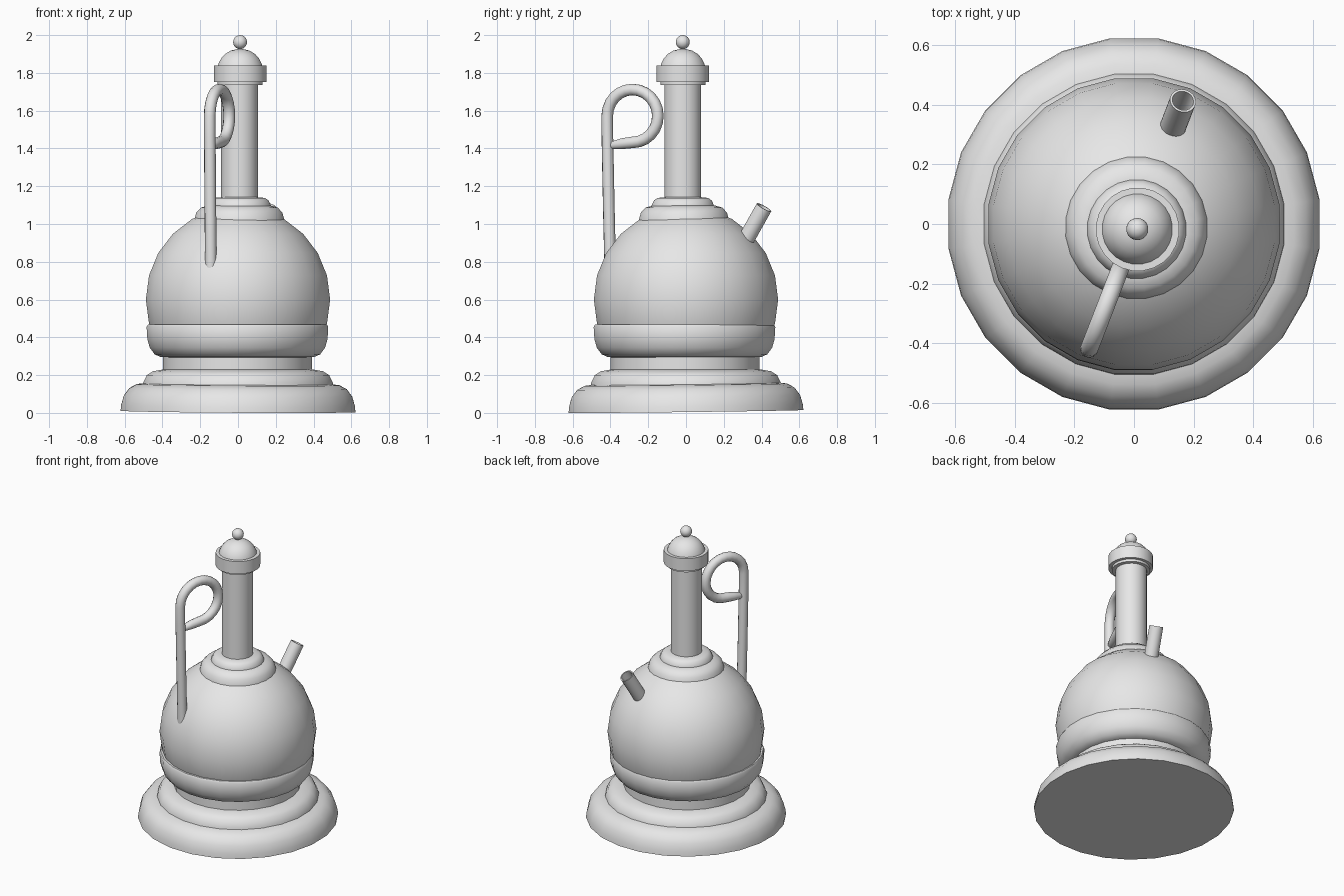
import bpy, bmesh, math
from mathutils import Vector

cube = bpy.data.objects.get("Cube")
if cube:
    bpy.data.objects.remove(cube, do_unlink=True)

SIDES = 24
grey = bpy.data.materials.new("plain_grey")
grey.use_nodes = True
grey.diffuse_color = (0.8, 0.8, 0.8, 1)
grey.node_tree.nodes["Principled BSDF"].inputs["Base Color"].default_value = (0.8, 0.8, 0.8, 1)


def finish(name, bm):
    """Turn a bmesh into a smooth shaded object with sharp rims."""
    bmesh.ops.recalc_face_normals(bm, faces=bm.faces)
    mesh = bpy.data.meshes.new(name)
    bm.to_mesh(mesh)
    bm.free()
    mesh.materials.append(grey)
    mesh.shade_smooth()
    mesh.set_sharp_from_angle(angle=math.radians(50))
    obj = bpy.data.objects.new(name, mesh)
    bpy.context.scene.collection.objects.link(obj)
    return obj


def loft(name, rings, caps=True, closed=False):
    """Skin a list of rings of points."""
    bm = bmesh.new()
    loops = [[bm.verts.new(p) for p in ring] for ring in rings]
    pairs = list(zip(loops, loops[1:]))
    if closed:
        pairs.append((loops[-1], loops[0]))
    for a, b in pairs:
        n = len(a)
        for i in range(n):
            j = (i + 1) % n
            bm.faces.new((a[i], a[j], b[j], b[i]))
    if caps and not closed:
        bm.faces.new(loops[0][::-1])
        bm.faces.new(loops[-1])
    return finish(name, bm)


def circle(centre, u, v, radius, n=SIDES):
    turns = [2 * math.pi * (i + 0.5) / n for i in range(n)]
    return [centre + (u * math.cos(t) + v * math.sin(t)) * radius for t in turns]


X, Y = Vector((1, 0, 0)), Vector((0, 1, 0))


def lathe(name, profile, cx=0.0, cy=0.0):
    """Revolve (radius, height) pairs about a vertical axis."""
    return loft(name, [circle(Vector((cx, cy, z)), X, Y, r) for r, z in profile])


def ball_profile(radius, height, low, high, steps):
    """Arc of a sphere between two latitudes in degrees."""
    angles = [math.radians(low + (high - low) * i / steps) for i in range(steps + 1)]
    return [(radius * math.cos(a), height + radius * math.sin(a)) for a in angles]


# Foot, leaning very slightly
foot = lathe("foot", [(0.627, 0), (0.624, 0.03), (0.61, 0.08), (0.58, 0.12), (0.54, 0.141), (0.48, 0.148)])
foot.rotation_euler = (0.012, 0.006, 0)
foot.location.z = 0.008
lathe("foot_step", [(0.51, 0.13), (0.506, 0.16), (0.487, 0.2), (0.455, 0.22), (0.40, 0.23)])
lathe("foot_collar", [(0.397, 0.2), (0.397, 0.31)], -0.003, -0.005)

# Round vessel and the cup it sits in
lathe("body", ball_profile(0.492, 0.6, -30, 75, 7))
lathe("body_cup", [(0.37, 0.292), (0.41, 0.296), (0.442, 0.31), (0.468, 0.345), (0.481, 0.39),
                   (0.485, 0.455), (0.478, 0.467), (0.45, 0.467)], -0.003, -0.008)

# Stepped shoulder, neck and stopper share one axis
AX, AY = 0.011, -0.017
lathe("shoulder", [(0.244, 0.99), (0.241, 1.02), (0.23, 1.06), (0.205, 1.087), (0.165, 1.098)], AX - 0.004, AY + 0.006)
lathe("shoulder_step", [(0.168, 1.08), (0.166, 1.1), (0.154, 1.125), (0.135, 1.138), (0.095, 1.142)], AX - 0.002, AY)
lathe("neck", [(0.098, 1.12), (0.098, 1.75)], 0.008, AY)
lathe("stopper_lip", [(0.12, 1.735), (0.12, 1.76)], AX, AY)
lathe("stopper_ring", [(0.14, 1.752), (0.14, 1.838)], AX + 0.001, AY - 0.001)
lathe("stopper_dome", [(0.12, 1.83), (0.115, 1.85), (0.1, 1.878), (0.08, 1.9),
                       (0.05, 1.918), (0.015, 1.926)], AX, AY)
lathe("stopper_knob", ball_profile(0.037, 1.963, -88, 88, 12), AX, AY)

# Handle path in its own slanted plane: (depth, height, tube radius)
R, MID_Y, MID_Z = 0.134, -0.283, 1.572
path = [(-0.40, 0.72, 0.031), (-0.409, 1.1, 0.031), (-0.416, 1.45, 0.031)]
for i in range(19):
    a = math.radians(180 - 15 * i)
    path.append((MID_Y + R * math.cos(a), MID_Z + (R + 0.006) * math.sin(a), 0.031))
path += [(-0.34, 1.425, 0.029), (-0.385, 1.417, 0.022), (-0.412, 1.412, 0.01)]
points = [Vector((-0.15 + 0.386 * (y + 0.418), y, z)) for y, z, _ in path]
side = Vector((1, -0.386, 0)).normalized()
rings = []
for i, (p, entry) in enumerate(zip(points, path)):
    tangent = (points[min(i + 1, len(points) - 1)] - points[max(i - 1, 0)]).normalized()
    rings.append(circle(p, side, tangent.cross(side), entry[2], 12))
loft("handle", rings)

# Open spout: outer wall, rim and inner wall
start, end = Vector((0.115, 0.285, 0.86)), Vector((0.164, 0.413, 1.088))
axis = (end - start).normalized()
u = axis.cross(X).normalized()
v = axis.cross(u)
loft("spout", [circle(c, u, v, r) for c, r in
               ((start, 0.044), (end, 0.044), (end, 0.036), (start, 0.036))], closed=True)
